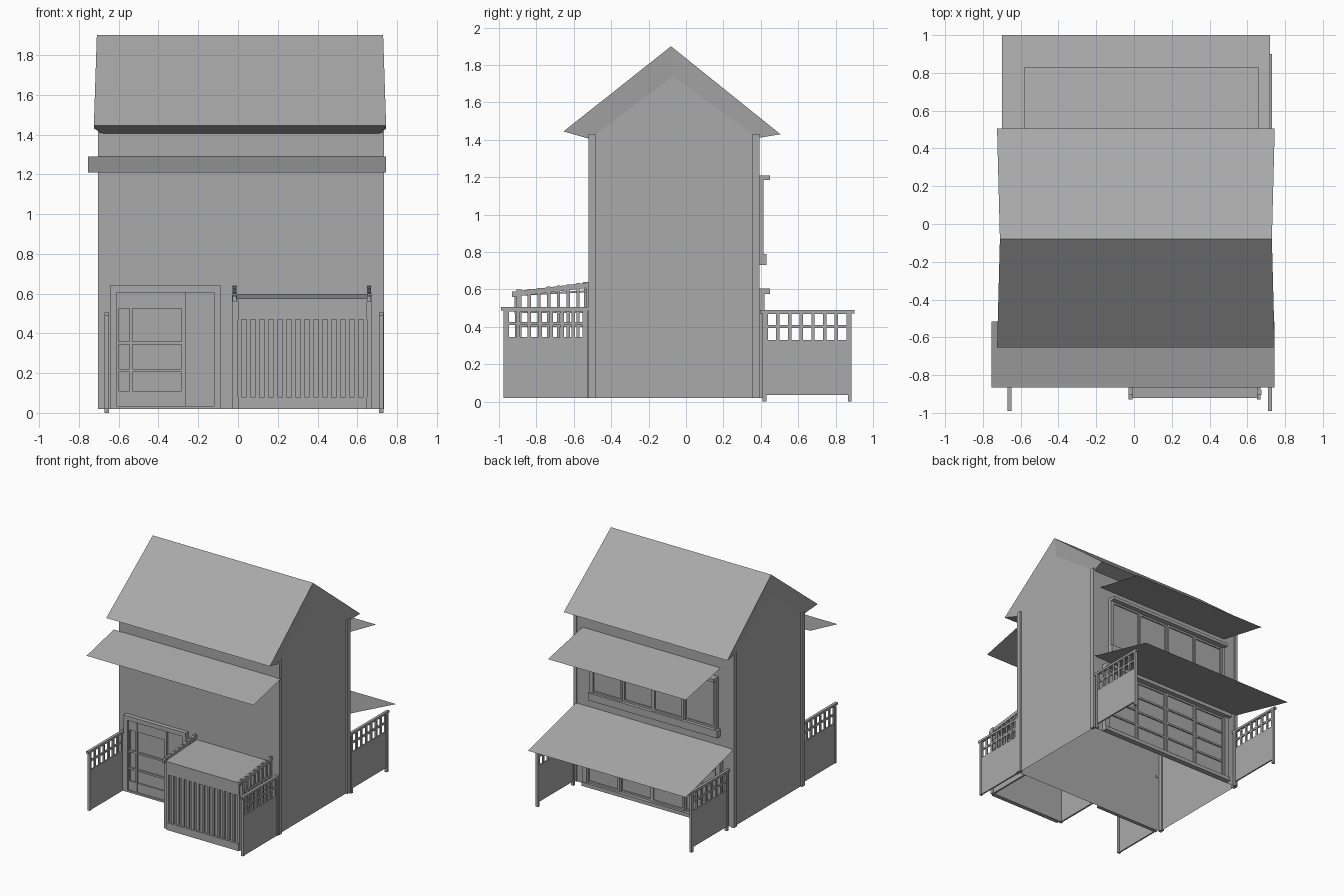
import bpy

cube = bpy.data.objects.get("Cube")
if cube:
    bpy.data.objects.remove(cube, do_unlink=True)

grey = bpy.data.materials.new("plain_grey")
grey.use_nodes = True
colour = (0.4, 0.4, 0.4, 1)
grey.diffuse_color = colour
grey.node_tree.nodes["Principled BSDF"].inputs["Base Color"].default_value = colour


def mesh(name, verts, faces):
    data = bpy.data.meshes.new(name)
    data.from_pydata(verts, [], faces)
    data.materials.append(grey)
    obj = bpy.data.objects.new(name, data)
    bpy.context.collection.objects.link(obj)
    return obj


BOX_FACES = [(0, 2, 3, 1), (4, 5, 7, 6), (0, 1, 5, 4),
             (2, 6, 7, 3), (0, 4, 6, 2), (1, 3, 7, 5)]


def boxes(name, items):
    """One object from many boxes, each (x range, y range, z range)."""
    verts, faces = [], []
    for xs, ys, zs in items:
        n = len(verts)
        verts += [(x, y, z) for z in zs for y in ys for x in xs]
        faces += [tuple(n + i for i in f) for f in BOX_FACES]
    return mesh(name, verts, faces)


def awning(name, x0, x1, y_in, z_in, y_out, z_out):
    mesh(name, [(x0, y_in, z_in), (x1, y_in, z_in), (x1, y_out, z_out), (x0, y_out, z_out)],
         [(0, 1, 2, 3) if y_out > y_in else (3, 2, 1, 0)])


def spread(a, b, n):
    return [a + (b - a) * i / (n - 1) for i in range(n)]


# House shell, open at the bottom
F, B, L, R = -0.515, 0.385, -0.69, 0.72
profile = [(F, 0.02), (F, 1.41), (-0.07, 1.74), (B, 1.41), (B, 0.02)]
mesh("house_walls", [(x, y, z) for x in (L, R) for y, z in profile],
     [(4, 3, 2, 1, 0), (5, 6, 7, 8, 9), (0, 1, 6, 5), (3, 4, 9, 8)])

# Roof: two slopes, soffits and tapered gable edges
outer = [(-0.655, 1.445, 0.015), (-0.08, 1.9, 0), (0.505, 1.43, 0.015)]
inner = [(F, 1.405), (-0.07, 1.74), (B, 1.41)]
verts = []
for x, wall, s in ((-0.71, L, -1), (0.73, R, 1)):
    verts += [(x + s * flare, y, z) for y, z, flare in outer]
    verts += [(wall, y, z) for y, z in inner]
mesh("roof", verts, [(0, 6, 7, 1), (1, 7, 8, 2), (0, 3, 9, 6), (2, 8, 11, 5),
                     (0, 1, 4, 3), (1, 2, 5, 4), (6, 9, 10, 7), (7, 10, 11, 8)])

# Corner posts
boxes("corner_posts", [(xs, ys, (0.02, 1.43))
                       for xs in ((-0.705, -0.68), (0.71, 0.735))
                       for ys in ((-0.52, -0.483), (0.355, 0.392))])

# Awnings
awning("front_awning", -0.755, 0.745, F, 1.29, -0.865, 1.21)
awning("back_upper_awning", -0.58, 0.66, B, 1.285, 0.83, 1.195)
awning("back_lower_awning", -0.70, 0.72, B, 0.655, 1.0, 0.50)


def fence(name, x, y0, y1, z0, top, leg=None):
    """Solid lower panel with two rows of square openings above."""
    xs = (x - 0.006, x + 0.006)
    parts = [(xs, (y0, y1), (z0, top - 0.16))]
    for z in (top - 0.095, top - 0.022):
        parts.append((xs, (y0, y1), (z, z + 0.015)))
    for y in spread(y0 + 0.009, y1 - 0.009, 8):
        parts.append((xs, (y - 0.009, y + 0.009), (top - 0.16, top)))
    parts.append(((x - 0.011, x + 0.011), (y0 - 0.025, y1 + 0.025), (top - 0.018, top)))
    for y in (y0, y1):
        parts.append(((x - 0.011, x + 0.011), (y - 0.01, y + 0.01),
                      (z0 if leg is None else leg, top)))
    boxes(name, parts)


for side, x in (("right", -0.66), ("left", 0.72)):
    fence("front_fence_" + side, x, -0.965, -0.535, 0.02, 0.505)
    fence("back_fence_" + side, x, 0.42, 0.875, 0.035, 0.49, 0)

# Front entrance: frame, paned door and plain door
boxes("entrance_frame", [
    ((-0.645, -0.61), (-0.545, F), (0.02, 0.62)),
    ((-0.12, -0.085), (-0.545, F), (0.02, 0.62)),
    ((-0.645, -0.085), (-0.55, F), (0.605, 0.64)),
    ((-0.61, -0.12), (-0.545, F), (0.02, 0.035))])
boxes("plain_door", [((-0.28, -0.12), (-0.522, F), (0.035, 0.605))])
door = [((-0.61, -0.27), (-0.524, F), (0.02, 0.605))]
for x0, x1 in ((-0.61, -0.6), (-0.545, -0.53), (-0.285, -0.265)):
    door.append(((x0, x1), (-0.537, F), (0.02, 0.605)))
for z0, z1 in ((0.02, 0.11), (0.205, 0.22), (0.345, 0.36), (0.525, 0.605)):
    door.append(((-0.61, -0.27), (-0.535, F), (z0, z1)))
boxes("paned_door", door)

# Front bay: slatted front, open lattice sides, sloping lid
bay = [((-0.025, 0.66), (-0.9, -0.885), (0.02, 0.575)),
       ((0.0, 0.65), (-0.92, -0.9), (0.02, 0.08)),
       ((0.0, 0.65), (-0.918, -0.9), (0.47, 0.575)),
       ((-0.03, -0.005), (-0.905, -0.88), (0.02, 0.60)),
       ((0.65, 0.675), (-0.905, -0.88), (0.02, 0.60))]
for x in spread(0.008, 0.642, 15):
    bay.append(((x - 0.010, x + 0.010), (-0.915, -0.9), (0.08, 0.47)))
boxes("bay_front", bay)
for name, x in (("bay_side_right", -0.018), ("bay_side_left", 0.66)):
    xs = (x - 0.007, x + 0.007)
    side = [(xs, (-0.9, F), (0.02, 0.34)), (xs, (-0.9, F), (0.40, 0.412)),
            (xs, (-0.9, F), (0.475, 0.495))]
    for y in spread(-0.89, -0.525, 8):
        side.append((xs, (y - 0.009, y + 0.009), (0.34, 0.595 + 0.12 * (y + 0.9))))
    boxes(name, side)
    rail = boxes(name + "_rail", [((x - 0.01, x + 0.01), (-0.93, F), (0.56, 0.588))])
    for v in rail.data.vertices:
        v.co.z += 0.12 * (v.co.y + 0.93)
lid = boxes("bay_lid", [((-0.01, 0.65), (-0.92, F), (0.565, 0.575))])
for v in lid.data.vertices:
    v.co.z += 0.05 * (v.co.y + 0.92)


def sliding_panels(name, x0, x1, z0, z1, count, rows):
    """Row of panels, alternately on two tracks, with bars across."""
    step = (x1 - x0) / count
    parts = []
    for i in range(count):
        a, b = x0 + i * step, x0 + (i + 1) * step
        y = 0.405 + 0.008 * (i % 2)
        parts.append(((a, b), (B, y - 0.012), (z0, z1)))
        for e0, e1 in ((a, a + 0.015), (b - 0.015, b)):
            parts.append(((e0, e1), (B, y), (z0, z1)))
        for z in spread(z0, z1 - 0.015, rows + 1):
            parts.append(((a, b), (B, y - 0.002), (z, z + 0.015)))
    boxes(name, parts)


# Back doors at ground level
sliding_panels("back_doors", -0.56, 0.6, 0.05, 0.575, 4, 4)
boxes("back_door_frame", [
    ((-0.6, 0.64), (B, 0.45), (0.575, 0.605)),
    ((-0.6, 0.64), (B, 0.43), (0.02, 0.05)),
    ((-0.6, -0.56), (B, 0.42), (0.02, 0.59)),
    ((0.6, 0.64), (B, 0.42), (0.02, 0.59))])

# Back window upstairs
sliding_panels("back_window", -0.54, 0.56, 0.79, 1.185, 4, 1)
boxes("back_window_frame", [
    ((-0.56, 0.58), (B, 0.45), (1.185, 1.21)),
    ((-0.58, 0.58), (B, 0.43), (0.73, 0.79)),
    ((-0.56, -0.54), (B, 0.415), (0.79, 1.19)),
    ((0.56, 0.58), (B, 0.415), (0.79, 1.19))])
